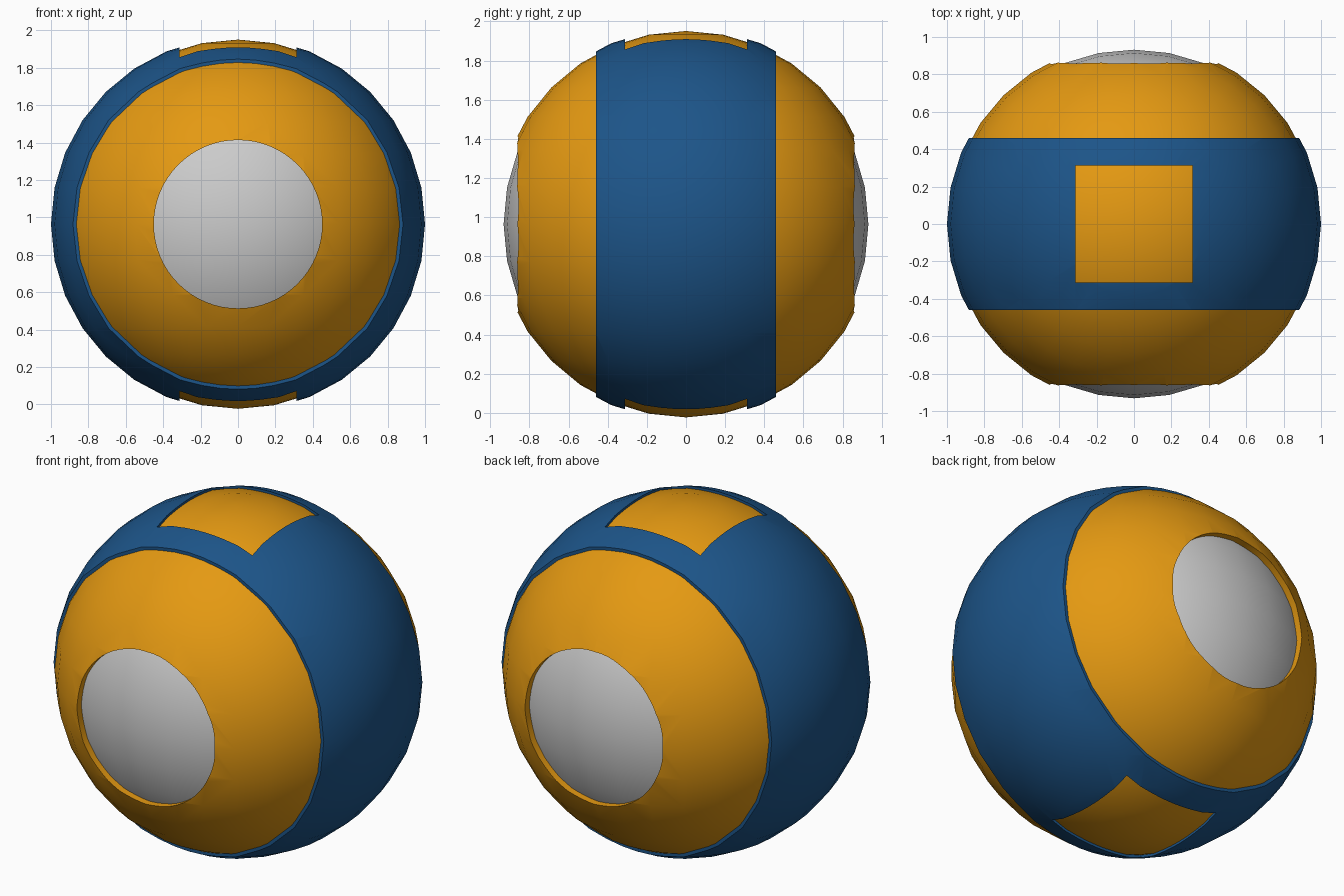
import bpy
from math import radians

if "Cube" in bpy.data.objects:
    bpy.data.objects.remove(bpy.data.objects["Cube"])

CZ = 0.964          # height of the ball centre
CENTRE = (0, 0, CZ)


def ball(name, rx, ry, rz):
    bpy.ops.mesh.primitive_uv_sphere_add(segments=32, ring_count=16, radius=1, location=CENTRE)
    ob = bpy.context.object
    ob.name = name
    ob.scale = (rx, ry, rz)
    bpy.ops.object.transform_apply(location=False, rotation=False, scale=True)
    return ob


def box(name, sx, sy, sz):
    bpy.ops.mesh.primitive_cube_add(size=1, location=CENTRE)
    ob = bpy.context.object
    ob.name = name
    ob.scale = (sx, sy, sz)
    bpy.ops.object.transform_apply(location=False, rotation=False, scale=True)
    return ob


def cut(ob, cutter, operation='DIFFERENCE'):
    mod = ob.modifiers.new("cut", 'BOOLEAN')
    mod.operation = operation
    mod.solver = 'EXACT'
    mod.object = cutter
    bpy.ops.object.select_all(action='DESELECT')
    bpy.context.view_layer.objects.active = ob
    ob.select_set(True)
    bpy.ops.object.modifier_apply(modifier=mod.name)
    bpy.data.objects.remove(cutter, do_unlink=True)


def finish(ob, colour=None):
    bpy.ops.object.select_all(action='DESELECT')
    bpy.context.view_layer.objects.active = ob
    ob.select_set(True)
    bpy.ops.object.shade_smooth_by_angle(angle=radians(30))
    if colour:
        mat = bpy.data.materials.new(ob.name + "_colour")
        mat.diffuse_color = (*colour, 1)
        mat.use_nodes = True
        mat.node_tree.nodes["Principled BSDF"].inputs["Base Color"].default_value = mat.diffuse_color
        ob.data.materials.clear()
        ob.data.materials.append(mat)


# Grey core, slightly flattened front to back
core = ball("core", 0.964, 0.932, 0.964)
finish(core)

# Orange shell with round openings at front and back
shell = ball("orange_shell", 0.987, 0.973, 0.987)
cut(shell, ball("shell_hollow", 0.94, 0.905, 0.94))
bpy.ops.mesh.primitive_cylinder_add(vertices=64, radius=0.45, depth=3,
                                    location=CENTRE, rotation=(radians(90), 0, 0))
cut(shell, bpy.context.object)
finish(shell, (0.78, 0.32, 0.006))

# Blue band around the middle with square openings at top and bottom
band = ball("blue_band", 1, 1, 1)
cut(band, ball("band_hollow", 0.94, 0.905, 0.94))
cut(band, box("band_slice", 3, 0.92, 3), 'INTERSECT')
cut(band, box("square_opening", 0.624, 0.624, 3))
finish(band, (0.012, 0.09, 0.25))
